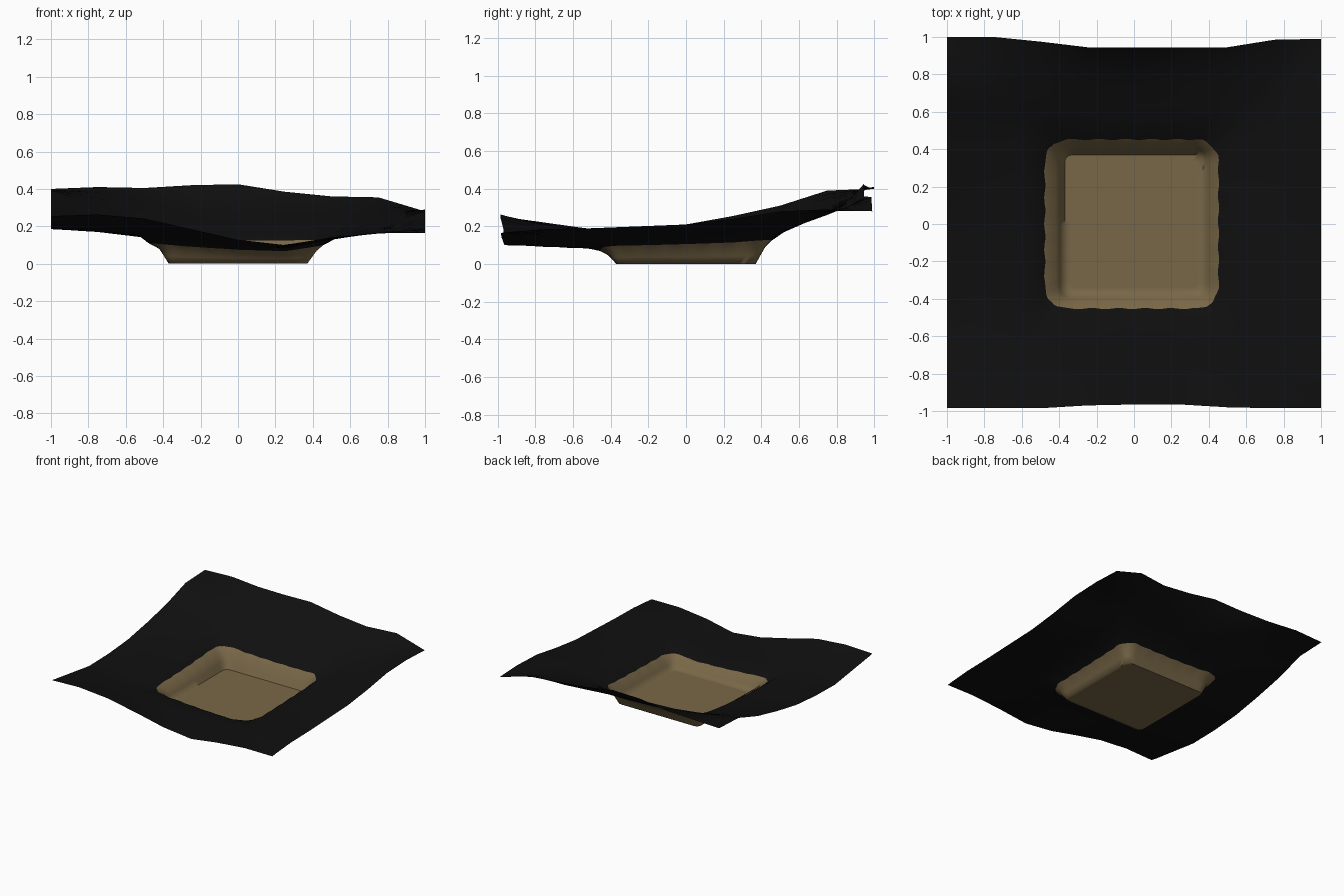
import bpy, bmesh, math

if "Cube" in bpy.data.objects:
    bpy.data.objects.remove(bpy.data.objects["Cube"])

# Coarse sheet heights in hundredths: rows y -1..1, columns x -1..1, step 0.25
H = [
    [25.5, 26.3, 24.2, 18.5, 12.8, 10, 14.1, 16.6, 16.5],
    [22, 21, 18, 14, 10.5, 9, 13, 16.5, 18.5],
    [18.5, 17, 14, 11, 9, 8, 13, 16.5, 19],
    [19, 17, 14, 13, 11, 10, 13, 17, 20],
    [21, 18, 15, 13.5, 12, 12, 13.5, 18, 21],
    [25.5, 21, 17, 15, 14, 13.5, 14.5, 19, 24],
    [31, 26, 20, 17, 16, 16, 17, 22, 28],
    [39, 35, 31, 28, 27, 27, 26, 27, 29],
    [40, 41, 40.5, 42, 42.5, 38.5, 36, 35.5, 28],
]
BACK = [0, 0, .025, .055, .055, .055, .055, .015, .01]    # edge pulled inwards
FRONT = [.015, .015, .015, .03, .035, .035, .02, .015, .015]


def lerp_list(vals, x):
    t = min(max((x + 1) * 4, 0), 7.9999)
    i = int(t)
    return vals[i] + (vals[i + 1] - vals[i]) * (t - i)


def height(x, y):
    return lerp_list([lerp_list(row, x) for row in H], y) / 100


def ring(r, c, fac, per_side=32, left=0.0, wobble=0.0):
    """Rounded square of half size r and corner radius c, laid on the sheet."""
    pts = []
    for side in range(4):
        for k in range(per_side):
            a, b = -r + 2 * r * k / per_side, -r
            for _ in range(side):
                a, b = -b, a
            qx = min(max(a, c - r), r - c)
            qy = min(max(b, c - r), r - c)
            dx, dy = a - qx, b - qy
            if dx and dy:
                n = c / math.hypot(dx, dy)
                a, b = qx + dx * n, qy + dy * n
            if wobble:
                s = 1 + wobble * math.sin(k * 1.3 + side * 2)
                a, b = a * s, b * s
            if a < 0:
                a -= left * min(1, -a / r)
            z = height(a, b) * fac
            if r == 1:
                if b > .99:
                    b -= lerp_list(BACK, a)
                elif b < -.99:
                    b += lerp_list(FRONT, a)
            pts.append((a, b, z))
    return pts


def build(name, rings, mat, floor=False):
    bm = bmesh.new()
    loops = [[bm.verts.new(p) for p in pts] for pts in rings]
    if floor:
        bm.faces.new(loops[0])
    for lo, hi in zip(loops, loops[1:]):
        n = len(lo)
        for i in range(n):
            j = (i + 1) % n
            bm.faces.new((lo[i], hi[i], hi[j], lo[j]))
    bm.normal_update()
    me = bpy.data.meshes.new(name)
    bm.to_mesh(me)
    bm.free()
    me.materials.append(mat)
    ob = bpy.data.objects.new(name, me)
    bpy.context.collection.objects.link(ob)
    bpy.ops.object.select_all(action='DESELECT')
    ob.select_set(True)
    bpy.context.view_layer.objects.active = ob
    bpy.ops.object.shade_smooth_by_angle(angle=math.radians(60))
    return ob


def material(name, col):
    m = bpy.data.materials.new(name)
    m.diffuse_color = (*col, 1)
    m.use_nodes = True
    m.node_tree.nodes["Principled BSDF"].inputs["Base Color"].default_value = m.diffuse_color
    return m


black = material("black", (.005, .005, .005))
tan = material("tan", (.19, .137, .064))

# Rim shared by the tray and the sheet
rim = ring(.452, .12, .8, left=.025, wobble=.008)

# Sunken tray: flat floor and sloping walls
build("tray", [ring(.34, .03, 0), ring(.37, .04, 0), ring(.395, .06, .3),
               ring(.42, .09, .58), rim], tan, floor=True)

# Wavy sheet around the tray
build("sheet", [rim, ring(.52, .08, 1), ring(.625, .02, 1), ring(.75, .001, 1),
                ring(.875, .001, 1), ring(1, .0005, 1)], black)
